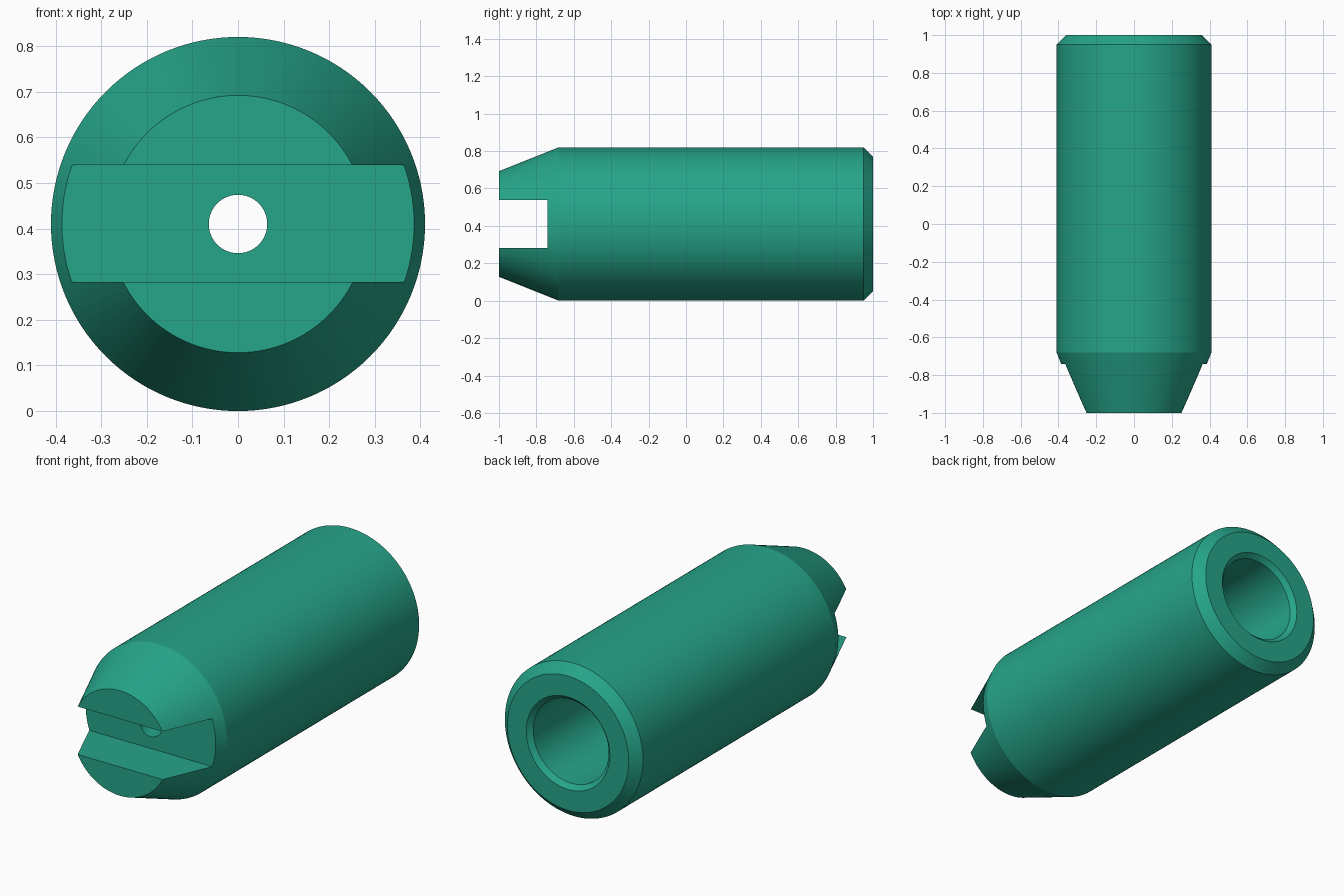
import bpy, bmesh, math

if "Cube" in bpy.data.objects:
    bpy.data.objects.remove(bpy.data.objects["Cube"])

R = 0.41          # body radius, also the height of the axis
SEGMENTS = 128

green = bpy.data.materials.new("teal green")
green.diffuse_color = (0.019, 0.375, 0.25, 1)
green.use_nodes = True
green.node_tree.nodes["Principled BSDF"].inputs["Base Color"].default_value = green.diffuse_color


def lathe_along_y(name, profile):
    """Revolve a closed (radius, y) loop around the horizontal axis at z = R."""
    bm = bmesh.new()
    rings = []
    for i in range(SEGMENTS):
        a = 2 * math.pi * i / SEGMENTS
        rings.append([bm.verts.new((r * math.cos(a), y, R + r * math.sin(a)))
                      for r, y in profile])
    n = len(profile)
    for i in range(SEGMENTS):
        a, b = rings[i], rings[(i + 1) % SEGMENTS]
        for j in range(n):
            k = (j + 1) % n
            bm.faces.new((a[j], a[k], b[k], b[j]))
    bmesh.ops.recalc_face_normals(bm, faces=bm.faces)
    mesh = bpy.data.meshes.new(name)
    bm.to_mesh(mesh)
    bm.free()
    obj = bpy.data.objects.new(name, mesh)
    bpy.context.collection.objects.link(obj)
    obj.data.materials.append(green)
    return obj


# Hollow body: tapered nose, chamfered tail, countersunk bore, small nose hole
body = lathe_along_y("slotted_body", [
    (0.064, -1.0), (0.282, -1.0), (R, -0.68),
    (R, 0.95), (0.36, 1.0),
    (0.248, 1.0), (0.224, 0.975),
    (0.224, -0.5), (0.064, -0.5),
])

# Cross slot in the nose
bpy.ops.mesh.primitive_cube_add(size=1, location=(0, -0.99, 0.411))
cutter = bpy.context.object
cutter.name = "slot_cutter"
cutter.scale = (1.2, 0.5, 0.257)
cutter.data.materials.append(green)
cutter.hide_render = True

bpy.ops.object.select_all(action='DESELECT')
bpy.context.view_layer.objects.active = body
body.select_set(True)
slot = body.modifiers.new("slot", 'BOOLEAN')
slot.operation = 'DIFFERENCE'
slot.solver = 'EXACT'
slot.object = cutter
bpy.ops.object.modifier_apply(modifier=slot.name)
bpy.data.objects.remove(cutter)

# Smooth round surfaces, crisp machined edges
bpy.ops.object.shade_smooth_by_angle(angle=math.radians(20))
